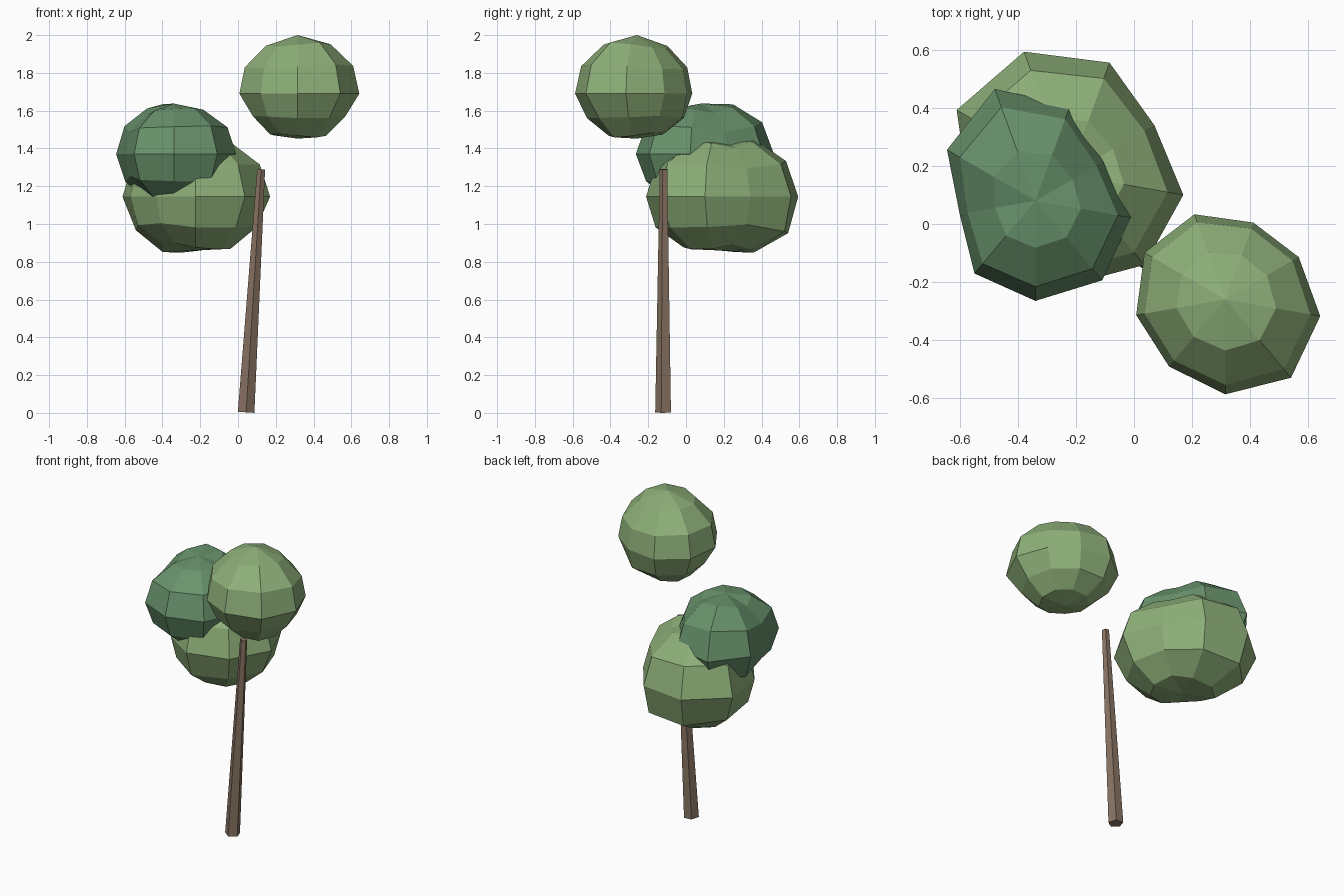
import bpy, bmesh
from math import sin, cos, radians, tau
from mathutils import Vector

if "Cube" in bpy.data.objects:
    bpy.data.objects.remove(bpy.data.objects["Cube"])


def material(name, rgb):
    m = bpy.data.materials.new(name)
    m.diffuse_color = (*rgb, 1)
    m.use_nodes = True
    m.node_tree.nodes["Principled BSDF"].inputs["Base Color"].default_value = m.diffuse_color
    return m


def finish(name, bm, mat):
    bmesh.ops.recalc_face_normals(bm, faces=bm.faces)
    me = bpy.data.meshes.new(name)
    bm.to_mesh(me)
    bm.free()
    me.materials.append(mat)
    ob = bpy.data.objects.new(name, me)
    bpy.context.collection.objects.link(ob)
    return ob


def skin(bm, rings):
    for a, b in zip(rings, rings[1:]):
        for i in range(len(a)):
            j = (i + 1) % len(a)
            bm.faces.new((a[i], a[j], b[j], b[i]))


def fan(bm, ring, tip):
    for i in range(len(ring)):
        bm.faces.new((ring[i], ring[(i + 1) % len(ring)], tip))


def foliage(name, center, columns, levels, mat, lumps={}, squash=0.85):
    """Lumpy nine-sided ball: columns = radii round the equator, levels = radii
    top to bottom, lumps = {(latitude, column): scale} for single corners."""
    bm = bmesh.new()
    c = Vector(center)
    mean = sum(columns) / len(columns)
    rings = []
    for lat, level in zip((60, 30, 0, -30, -60), levels[1:-1]):
        keep = 0.4 + 0.6 * cos(radians(lat)) ** 2
        ring = []
        for k, col in enumerate(columns):
            a = radians(-90 + 40 * k)
            r = level * (1 + keep * (col / mean - 1)) * lumps.get((lat, k), 1)
            e = radians(lat)
            ring.append(bm.verts.new(c + Vector((r * cos(e) * cos(a),
                                                 r * cos(e) * sin(a),
                                                 r * sin(e) * squash))))
        rings.append(ring)
    skin(bm, rings)
    fan(bm, rings[0], bm.verts.new(c + Vector((0, 0, levels[0] * squash))))
    fan(bm, rings[-1], bm.verts.new(c - Vector((0, 0, levels[-1] * squash))))
    return finish(name, bm, mat)


light_green = material("light_leaf", (0.27, 0.43, 0.19))
dark_green = material("dark_leaf", (0.14, 0.29, 0.15))
brown = material("bark", (0.25, 0.175, 0.125))

# Leaning, tapered five-sided trunk
bm = bmesh.new()
base, top = Vector((0.043, -0.117, 0.003)), Vector((0.1225, -0.117, 1.29))
rings = []
for p, r in ((base, 0.046), (top, 0.022)):
    ring = []
    for k in range(5):
        a = radians(-90) + tau * k / 5
        v = Vector((r * cos(a), r * sin(a), 0))
        # square the end caps to the lean of the trunk
        v.z = -v.x * (top.x - base.x) / (top.z - base.z)
        ring.append(bm.verts.new(p + v))
    rings.append(ring)
skin(bm, rings)
for ring in rings:
    bm.faces.new(ring)
finish("trunk", bm, brown)

# Three clumps of leaves
foliage("lower_foliage", (-0.225, 0.17, 1.145),
        (0.38, 0.405, 0.40, 0.34, 0.41, 0.45, 0.445, 0.35, 0.32),
        (0.355, 0.38, 0.39, 0.39, 0.39, 0.37, 0.335), light_green,
        {(-30, 4): 1.06, (-30, 5): 1.03, (-30, 6): 0.96, (-30, 2): 0.95, (-30, 1): 0.95})
foliage("middle_foliage", (-0.34, 0.08, 1.37),
        (0.345, 0.358, 0.335, 0.29, 0.35, 0.41, 0.352, 0.265, 0.327),
        (0.315, 0.32, 0.335, 0.337, 0.33, 0.325, 0.28), dark_green,
        {(30, 3): 0.95, (60, 4): 1.04})
foliage("top_foliage", (0.315, -0.26, 1.69),
        (0.325, 0.35, 0.33, 0.29, 0.28, 0.31, 0.32, 0.31, 0.30),
        (0.365, 0.345, 0.33, 0.315, 0.295, 0.295, 0.28), light_green,
        {(-30, 4): 1.1, (-30, 5): 1.04, (-30, 1): 0.93, (-30, 2): 0.95, (-30, 7): 0.95})
